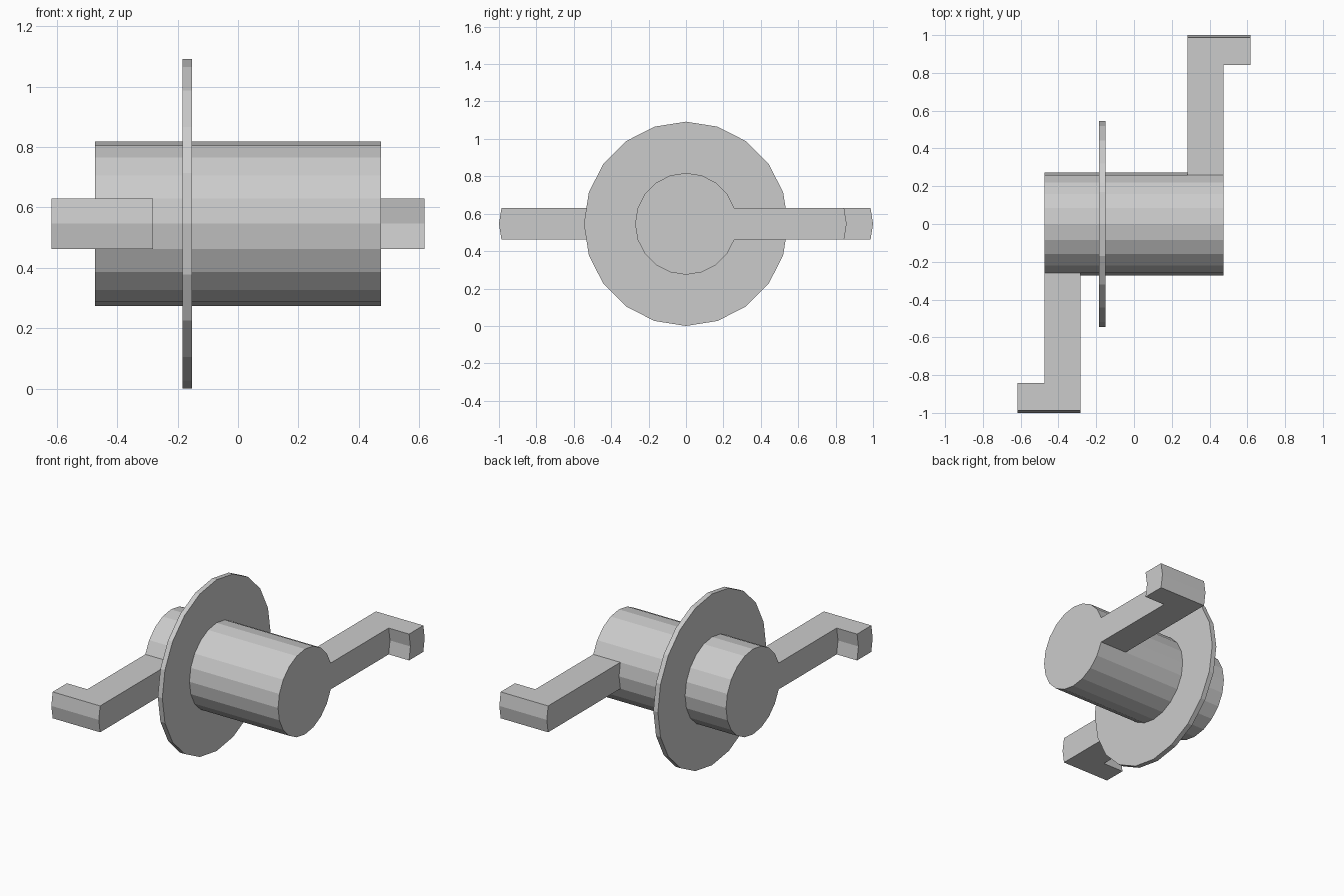
import bpy
import bmesh
import math
from mathutils import Vector

cube = bpy.data.objects.get("Cube")
if cube:
    bpy.data.objects.remove(cube, do_unlink=True)

SIDES = 20
RADIUS, FLANGE_RADIUS, AXIS_Z = 0.272, 0.546, 0.546
HALF, ARM_INNER, HOOK_OUT = 0.473, 0.282, 0.617
FLANGE = (-0.184, -0.152)

bm = bmesh.new()


def extrude(faces, offset):
    """Extrude faces as one region and return the moved faces."""
    out = bmesh.ops.extrude_face_region(bm, geom=faces)["geom"]
    verts = [g for g in out if isinstance(g, bmesh.types.BMVert)]
    bmesh.ops.translate(bm, verts=verts, vec=offset)
    return [g for g in out if isinstance(g, bmesh.types.BMFace)]


# Drum: rings of vertices along x, bridged into bands and capped
stations = [-HALF, -ARM_INNER, *FLANGE, ARM_INNER, HALF]
rings = []
for x in stations:
    angles = [math.tau * i / SIDES for i in range(SIDES)]
    rings.append([bm.verts.new((x, RADIUS * math.cos(a), RADIUS * math.sin(a)))
                  for a in angles])
bands = []
for a, b in zip(rings, rings[1:]):
    bands.append([bm.faces.new((a[i], a[(i + 1) % SIDES], b[(i + 1) % SIDES], b[i]))
                  for i in range(SIDES)])
bm.faces.new(rings[0])
bm.faces.new(rings[-1])
bmesh.ops.recalc_face_normals(bm, faces=bm.faces[:])

# Flange: the thin band pushed out radially
out = bmesh.ops.extrude_face_region(bm, geom=bands[2])["geom"]
for v in [g for g in out if isinstance(g, bmesh.types.BMVert)]:
    v.co.y *= FLANGE_RADIUS / RADIUS
    v.co.z *= FLANGE_RADIUS / RADIUS

# Crank arms: two side facets pulled out, then a hook turned outward
half = SIDES // 2
arms = ((bands[4], (-1, 0), 1), (bands[0], (half - 1, half), -1))
for band, picks, side in arms:
    tip = extrude([band[i] for i in picks], Vector((0, side * 0.584, 0)))
    tip = extrude(tip, Vector((0, side * 0.144, 0)))
    bm.normal_update()
    tip_verts = {v for f in tip for v in f.verts}
    ends = [f for f in bm.faces
            if f.normal.x * side > 0.9 and len(tip_verts.intersection(f.verts)) >= 2]
    extrude(ends, Vector((side * (HOOK_OUT - HALF), 0, 0)))

bmesh.ops.recalc_face_normals(bm, faces=bm.faces[:])
mesh = bpy.data.meshes.new("crank_drum")
bm.to_mesh(mesh)
bm.free()

# Plain grey finish
grey = bpy.data.materials.new("plain grey")
grey.use_nodes = True
colour = (0.6, 0.6, 0.6, 1)
grey.diffuse_color = colour
grey.node_tree.nodes["Principled BSDF"].inputs["Base Color"].default_value = colour
mesh.materials.append(grey)

drum = bpy.data.objects.new("crank_drum", mesh)
drum.location.z = AXIS_Z
bpy.context.collection.objects.link(drum)
